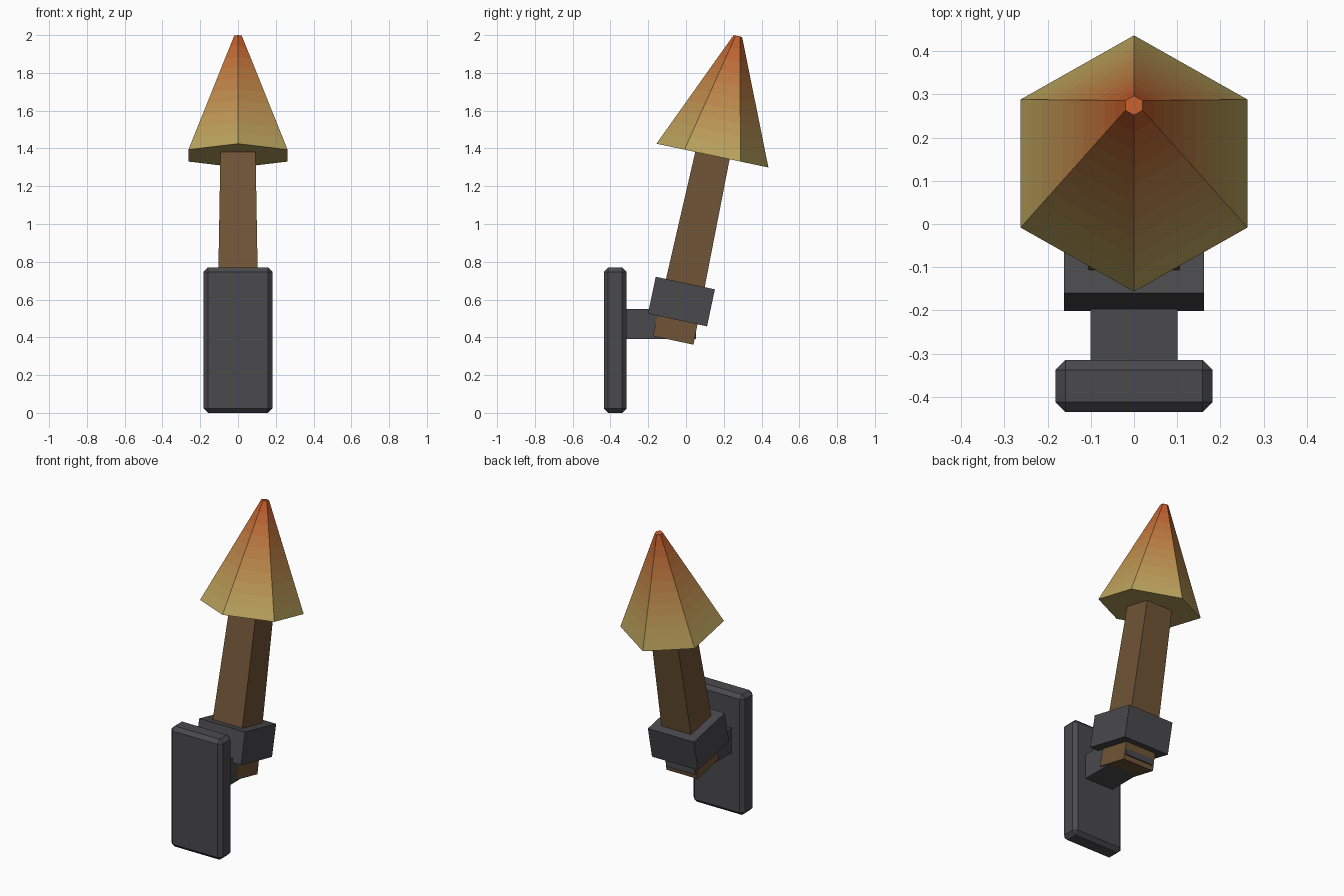
import bpy, bmesh
from math import radians, cos, sin, pi
from mathutils import Matrix, Vector

if "Cube" in bpy.data.objects:
    bpy.data.objects.remove(bpy.data.objects["Cube"])

# Tilted torch frame: origin at the bottom of the handle, local z along the torch
TILT = Matrix.Translation((0, -0.068, 0.384)) @ Matrix.Rotation(radians(-12), 4, 'X')


def material(name, rgb):
    mat = bpy.data.materials.new(name)
    mat.diffuse_color = (*rgb, 1)
    mat.use_nodes = True
    mat.node_tree.nodes["Principled BSDF"].inputs["Base Color"].default_value = mat.diffuse_color
    return mat


def loft(name, sides, rings, start, mats, frame=Matrix()):
    """Stack regular polygons given as (radius, z); one material per band."""
    bm = bmesh.new()
    loops = [[bm.verts.new((r * cos(start + 2 * pi * i / sides),
                            r * sin(start + 2 * pi * i / sides), z))
              for i in range(sides)] for r, z in rings]
    bm.faces.new(loops[0][::-1])
    for band, (a, b) in enumerate(zip(loops, loops[1:])):
        for i in range(sides):
            j = (i + 1) % sides
            bm.faces.new((a[i], a[j], b[j], b[i])).material_index = min(band, len(mats) - 1)
    bm.faces.new(loops[-1]).material_index = len(mats) - 1
    mesh = bpy.data.meshes.new(name)
    bm.to_mesh(mesh)
    bm.free()
    for mat in mats:
        mesh.materials.append(mat)
    obj = bpy.data.objects.new(name, mesh)
    obj.matrix_world = frame
    bpy.context.collection.objects.link(obj)
    return obj


def box(name, size, centre, mat, frame=Matrix()):
    """Box with real-size mesh data."""
    obj = loft(name, 4, [(0.5 ** 0.5, -0.5), (0.5 ** 0.5, 0.5)], pi / 4, [mat], frame)
    obj.data.transform(Matrix.Translation(centre) @ Matrix.Diagonal((*size, 1)))
    return obj


iron = material("iron", (0.068, 0.068, 0.076))
wood = material("wood", (0.16, 0.09, 0.037))

# Wall plate with chamfered edges
plate = box("wall_plate", (0.364, 0.12, 0.77), (0, -0.375, 0.385), iron)
bevel = plate.modifiers.new("chamfer", 'BEVEL')
bevel.width = 0.023
bevel.segments = 1

# Arm running from the plate through the handle
box("bracket_arm", (0.202, 0.375, 0.16), (0, -0.1345, 0.47), iron)

# Collar gripping the handle
box("bracket_collar", (0.325, 0.32, 0.2), (0, 0, 0.21), iron, TILT)

# Tapered square handle
loft("handle", 4, [(0.11 * 2 ** 0.5, 0), (0.093 * 2 ** 0.5, 1.0)], pi / 4, [wood], TILT)

# Six-sided flame, shading from yellow at the base to orange at the tip
BANDS = 10
yellow, orange = Vector((0.50, 0.385, 0.115)), Vector((0.52, 0.09, 0.018))
flame_mats = [material(f"flame_{i}", yellow.lerp(orange, (i + 0.5) / BANDS)) for i in range(BANDS)]
flame_rings = [(0.303 + (0.023 - 0.303) * i / BANDS, 1.0 + 0.647 * i / BANDS)
               for i in range(BANDS + 1)]
loft("flame", 6, flame_rings, pi / 2, flame_mats, TILT)
